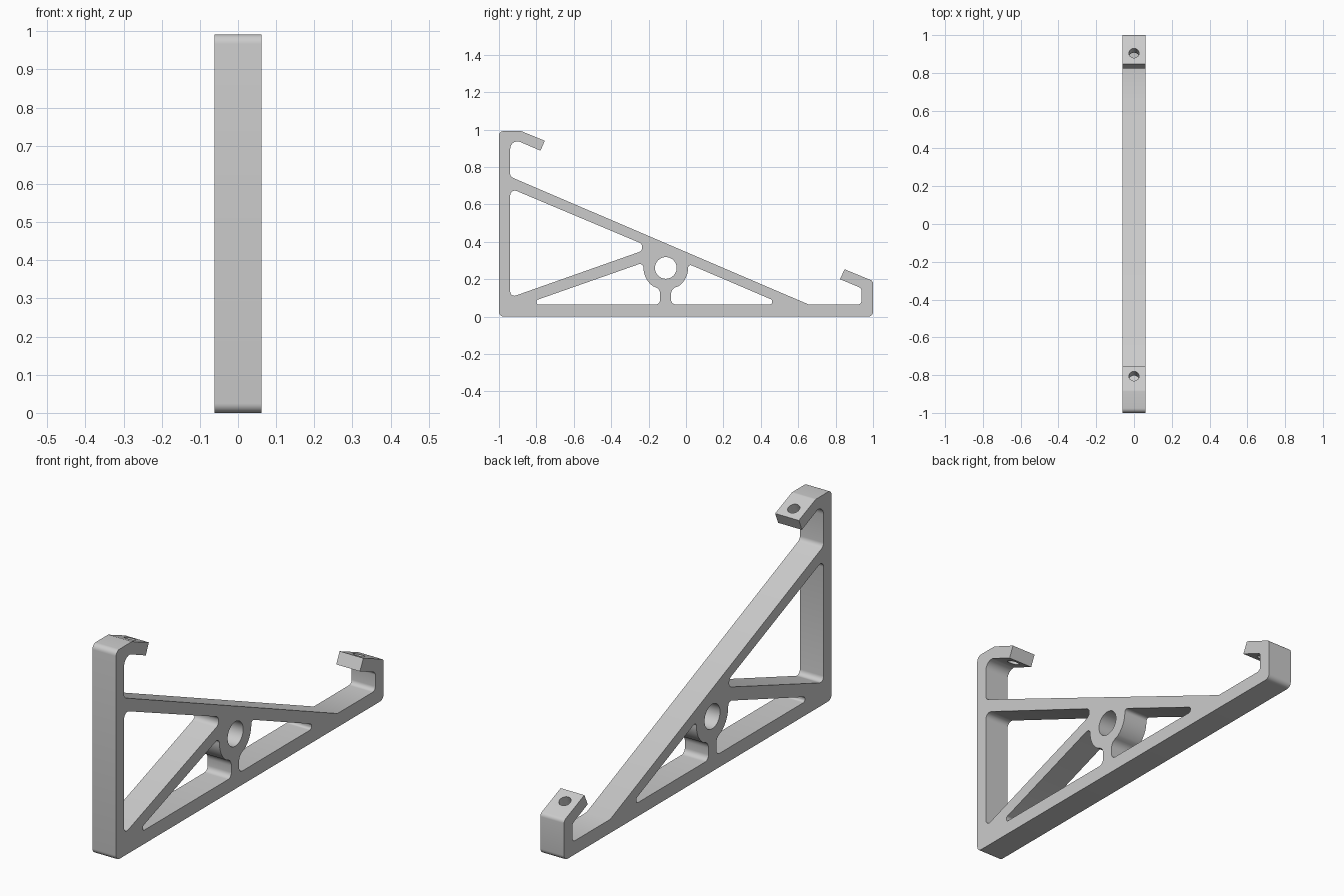
import bpy, bmesh, math
from mathutils import Vector

cube = bpy.data.objects.get("Cube")
if cube:
    bpy.data.objects.remove(cube, do_unlink=True)

HALF_WIDTH = 0.062
BOSS = Vector((-0.108, 0.26))
BOSS_R = 0.119

grey = bpy.data.materials.new("plain grey")
grey.use_nodes = True
colour = (0.6, 0.6, 0.6, 1)
grey.diffuse_color = colour
grey.node_tree.nodes["Principled BSDF"].inputs["Base Color"].default_value = colour


def rounded(corners, steps=6):
    """Turn (y, z, radius) corners into an outline with arc fillets."""
    out = []
    n = len(corners)
    for i, (y, z, r) in enumerate(corners):
        p = Vector((y, z))
        if r == 0:
            out.append(p)
            continue
        dirs, room = [], []
        for other in (corners[i - 1], corners[(i + 1) % n]):
            v = Vector(other[:2]) - p
            dirs.append(v.normalized())
            room.append(v.length * (0.49 if other[2] else 0.95))
        half = dirs[0].angle(dirs[1]) / 2
        d = min(r / math.tan(half), *room)
        centre = p + (dirs[0] + dirs[1]).normalized() * d / math.cos(half)
        a = p + dirs[0] * d - centre
        b = p + dirs[1] * d - centre
        sweep = math.atan2(a.x * b.y - a.y * b.x, a.dot(b))
        for k in range(steps + 1):
            t = sweep * k / steps
            c, s = math.cos(t), math.sin(t)
            out.append(centre + Vector((a.x * c - a.y * s, a.x * s + a.y * c)))
    return out


def boss_arc(start, end, radius=BOSS_R, steps=10):
    """Sharp outline points on a circle around the boss centre."""
    angles = [math.radians(start + (end - start) * k / steps) for k in range(steps + 1)]
    return [(BOSS.x + radius * math.cos(t), BOSS.y + radius * math.sin(t), 0) for t in angles]


# Outer silhouette with both hooks
outline = [
    (-1, 0, 0.025), (1, 0, 0.025), (1, 0.19, 0.02), (0.848, 0.253, 0), (0.823, 0.2, 0),
    (0.938, 0.152, 0.02), (0.938, 0.065, 0.02), (0.655, 0.065, 0), (-0.94, 0.748, 0.025),
    (-0.94, 0.937, 0.04), (-0.895, 0.937, 0), (-0.778, 0.887, 0), (-0.755, 0.94, 0),
    (-0.882, 0.992, 0.02), (-1, 0.992, 0.025),
]
# Openings between the struts
upper_opening = [(-0.94, 0.102, 0.022), (-0.234, 0.351, 0.025),
                 (-0.234, 0.389, 0.025), (-0.94, 0.686, 0.025)]
front_opening = [(-0.8, 0.065, 0.012), (-0.8, 0.088, 0.012), (-0.227, 0.289, 0.025),
                 *boss_arc(180, 235), (-0.138, 0.148, 0.04), (-0.138, 0.065, 0.025)]
back_opening = [(0.46, 0.065, 0.012), (0.46, 0.09, 0.012), (0.011, 0.282, 0.025),
                *boss_arc(0, -55), (-0.08, 0.148, 0.04), (-0.08, 0.065, 0.025)]
bore = boss_arc(0, 351, 0.058, 39)

# Filled, extruded profile
curve = bpy.data.curves.new("bracket_profile", 'CURVE')
curve.dimensions = '2D'
curve.fill_mode = 'BOTH'
curve.extrude = HALF_WIDTH
for corners in (outline, upper_opening, front_opening, back_opening, bore):
    points = rounded(corners)
    spline = curve.splines.new('POLY')
    spline.points.add(len(points) - 1)
    for sp, p in zip(spline.points, points):
        sp.co = (p.x, p.y, 0, 1)
    spline.use_cyclic_u = True
bracket = bpy.data.objects.new("bracket", curve)
bracket.rotation_euler = (math.pi / 2, 0, math.pi / 2)
bpy.context.collection.objects.link(bracket)
bpy.ops.object.select_all(action='DESELECT')
bracket.select_set(True)
bpy.context.view_layer.objects.active = bracket
bpy.ops.object.convert(target='MESH')
bpy.ops.object.transform_apply(location=False, rotation=True, scale=False)

bm = bmesh.new()
bm.from_mesh(bracket.data)
bmesh.ops.remove_doubles(bm, verts=bm.verts, dist=0.0003)
bmesh.ops.dissolve_limit(bm, angle_limit=0.002, verts=bm.verts, edges=bm.edges)
bmesh.ops.recalc_face_normals(bm, faces=bm.faces)
bm.to_mesh(bracket.data)
bm.free()
bracket.data.materials.clear()
bracket.data.materials.append(grey)

# Screw holes square to the sloping hook plates
tilt = -math.atan(0.42)
for name, y, z in (("front_screw_cutter", -0.816, 0.935), ("back_screw_cutter", 0.894, 0.204)):
    bpy.ops.mesh.primitive_cylinder_add(vertices=32, radius=0.027, depth=0.13,
                                        location=(0, y, z), rotation=(tilt, 0, 0))
    cutter = bpy.context.object
    cutter.name = name
    cutter.data.materials.append(grey)
    cutter.hide_render = True
    cutter.hide_viewport = True
    cut = bracket.modifiers.new(name, 'BOOLEAN')
    cut.operation = 'DIFFERENCE'
    cut.solver = 'EXACT'
    cut.object = cutter

# Bake the cuts, drop the cutters, smooth the fillets
bpy.context.view_layer.update()
baked = bpy.data.meshes.new_from_object(
    bracket.evaluated_get(bpy.context.evaluated_depsgraph_get()))
bracket.modifiers.clear()
bracket.data = baked
for name in ("front_screw_cutter", "back_screw_cutter"):
    bpy.data.objects.remove(bpy.data.objects[name], do_unlink=True)
bpy.ops.object.select_all(action='DESELECT')
bracket.select_set(True)
bpy.context.view_layer.objects.active = bracket
bpy.ops.object.shade_smooth_by_angle(angle=math.radians(25))
